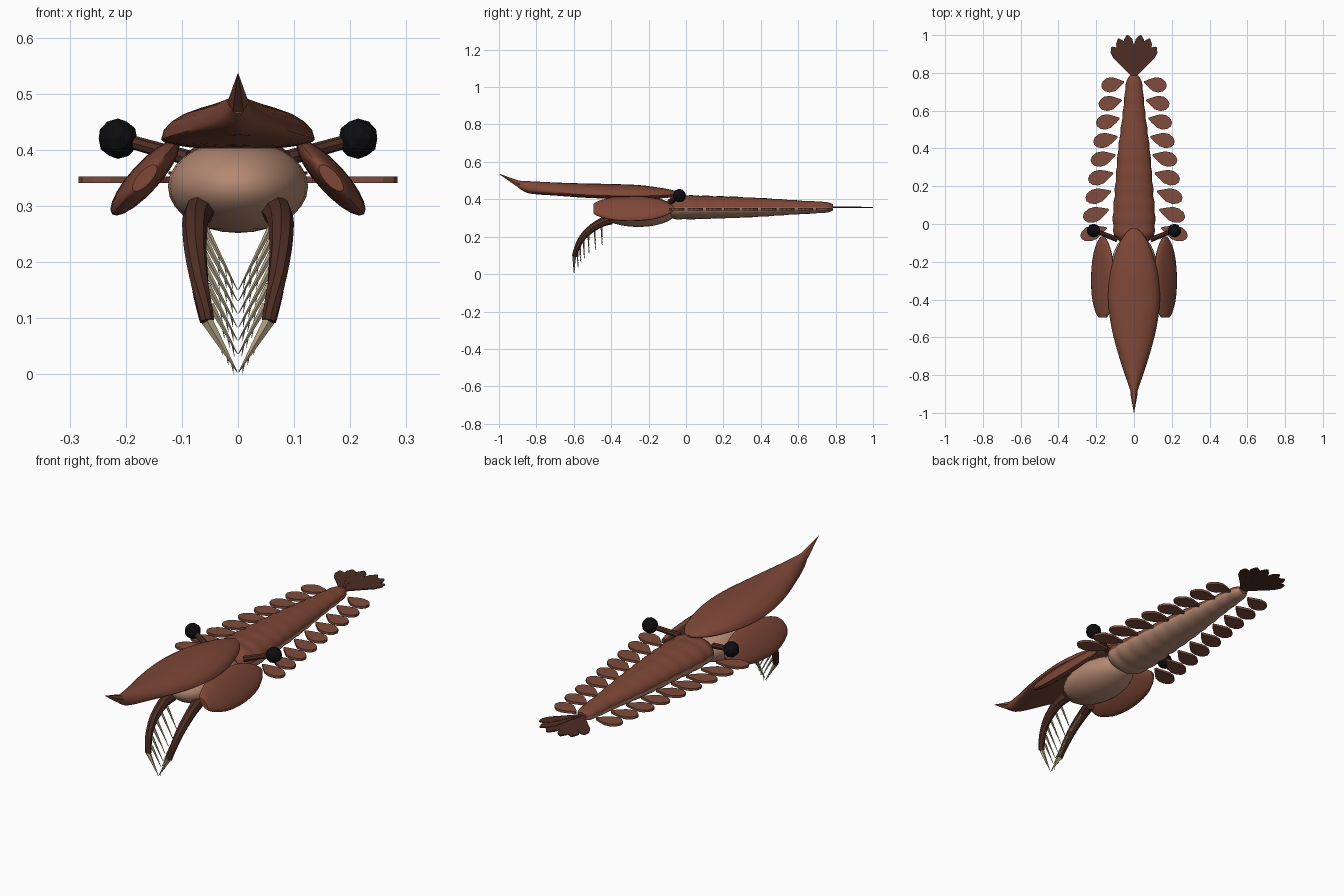
import bpy, bmesh, math
from mathutils import Vector, Matrix

cube = bpy.data.objects.get("Cube")
if cube:
    bpy.data.objects.remove(cube)


def material(name, r, g, b):
    m = bpy.data.materials.new(name)
    m.use_nodes = True
    m.diffuse_color = (r, g, b, 1)
    bsdf = m.node_tree.nodes["Principled BSDF"]
    bsdf.inputs["Base Color"].default_value = (r, g, b, 1)
    bsdf.inputs["Roughness"].default_value = 0.7
    return m


SHELL = material("red brown shell", 0.21, 0.063, 0.038)
FLAP = material("flap brown", 0.21, 0.072, 0.045)
SKIN = material("pale skin", 0.46, 0.25, 0.17)
DARK = material("dark brown", 0.075, 0.026, 0.017)
SPINE = material("tan spine", 0.45, 0.37, 0.23)
BLACK = material("eye black", 0.004, 0.004, 0.005)


def finish(name, bm, mats, smooth=40):
    bmesh.ops.recalc_face_normals(bm, faces=bm.faces)
    me = bpy.data.meshes.new(name)
    bm.to_mesh(me)
    for m in mats:
        me.materials.append(m)
    ob = bpy.data.objects.new(name, me)
    bpy.context.collection.objects.link(ob)
    if smooth:
        bpy.ops.object.select_all(action='DESELECT')
        ob.select_set(True)
        bpy.context.view_layer.objects.active = ob
        bpy.ops.object.shade_smooth_by_angle(angle=math.radians(smooth))
    return ob


def finish_pair(name, bm, mats, smooth=40):
    finish("left_" + name, bm, mats, smooth)
    bmesh.ops.scale(bm, vec=(-1, 1, 1), verts=bm.verts)
    finish("right_" + name, bm, mats, smooth)
    bm.free()


def skin_rings(bm, rings):
    """Join rings of equal length and cap both ends."""
    rings = [[bm.verts.new(p) for p in ring] for ring in rings]
    n = len(rings[0])
    for a, b in zip(rings, rings[1:]):
        for i in range(n):
            j = (i + 1) % n
            bm.faces.new((a[i], a[j], b[j], b[i]))
    bm.faces.new(rings[0])
    bm.faces.new(rings[-1][::-1])


def refine(stations, steps=4):
    """Catmull-Rom interpolation between the stations."""
    s = [Vector(p) for p in stations]
    out = []
    for i in range(len(s) - 1):
        p0, p1, p2, p3 = s[max(i - 1, 0)], s[i], s[i + 1], s[min(i + 2, len(s) - 1)]
        for k in range(steps):
            t = k / steps
            out.append(p1 + (p2 - p0) * (t / 2)
                       + (2 * p0 - 5 * p1 + 4 * p2 - p3) * (t * t / 2)
                       + (3 * p1 - p0 - 3 * p2 + p3) * (t ** 3 / 2))
    return out + [s[-1]]


def loft(bm, stations, n=24):
    """Stations along y: (y, half width, rim z, top z, bottom z)."""
    rings = []
    for y, w, rim, top, bot in stations:
        ring = []
        for i in range(n):
            a = 2 * math.pi * i / n
            h = top - rim if math.sin(a) > 0 else rim - bot
            ring.append((w * math.cos(a), y, rim + h * math.sin(a)))
        rings.append(ring)
    skin_rings(bm, rings)


def tube(bm, pts, radii, n=6):
    pts = [Vector(p) for p in pts]
    rings = []
    for i, p in enumerate(pts):
        d = pts[min(i + 1, len(pts) - 1)] - pts[max(i - 1, 0)]
        q = d.to_track_quat('Z', 'Y')
        rings.append([p + q @ Vector((radii[i] * math.cos(2 * math.pi * k / n),
                                      radii[i] * math.sin(2 * math.pi * k / n), 0))
                      for k in range(n)])
    skin_rings(bm, rings)


def plate(bm, outline, z, t):
    skin_rings(bm, [[(x, y, z + h) for x, y in outline] for h in (-t / 2, t / 2)])


# Dorsal head shield
bm = bmesh.new()
loft(bm, refine([(-0.9, 0.013, 0.48, 0.5, 0.465), (-0.84, 0.034, 0.455, 0.497, 0.432),
                 (-0.7, 0.08, 0.437, 0.49, 0.42), (-0.55, 0.119, 0.425, 0.485, 0.409),
                 (-0.4, 0.137, 0.419, 0.482, 0.403), (-0.25, 0.124, 0.418, 0.476, 0.4),
                 (-0.12, 0.085, 0.422, 0.459, 0.406), (-0.05, 0.045, 0.428, 0.444, 0.416),
                 (-0.02, 0.008, 0.432, 0.436, 0.428)]))
finish("head_shield", bm, [SHELL])

# Shield spike
bm = bmesh.new()
tube(bm, [(0, -0.87, 0.477), (0, -0.9, 0.485), (0, -1, 0.536)], [0.015, 0.019, 0.0008], 6)
finish("shield_spike", bm, [SHELL], 20)

# Head
bm = bmesh.new()
bmesh.ops.create_uvsphere(bm, u_segments=24, v_segments=14, radius=1)
bmesh.ops.transform(bm, verts=bm.verts, matrix=Matrix.Translation((0, -0.255, 0.335))
                    @ Matrix.Diagonal((0.125, 0.205, 0.083, 1)))
finish("head", bm, [SKIN])

# Segmented trunk, with a pale belly
profile = refine([(-0.1, 0.07, 0.04), (-0.06, 0.103, 0.062), (0.02, 0.112, 0.064),
                  (0.2, 0.1, 0.059), (0.4, 0.083, 0.05), (0.6, 0.058, 0.037),
                  (0.74, 0.043, 0.029), (0.785, 0.024, 0.018)], 8)
rings = []
for y, w, h in profile:
    bump = 0.96 + 0.06 * abs(math.sin(math.pi * (y + 0.09) / 0.08))
    rings.append((y, w * bump, 0.357, 0.357 + h * bump, 0.357 - h * bump))
bm = bmesh.new()
loft(bm, rings)
for f in bm.faces:
    f.material_index = int(f.calc_center_median().z < 0.355)
finish("trunk", bm, [SHELL, SKIN])

# Cheek plates: built flat, then tilted outward
bm = bmesh.new()
loft(bm, [(y, w, 0, t, -t) for y, w, t in
          refine([(-0.215, 0.03, 0.012), (-0.19, 0.052, 0.017), (-0.11, 0.08, 0.024),
                  (0, 0.087, 0.026), (0.11, 0.073, 0.022), (0.18, 0.043, 0.015),
                  (0.215, 0.012, 0.006)])], 20)
bmesh.ops.transform(bm, verts=bm.verts, matrix=Matrix.Translation((0.166, -0.28, 0.35))
                    @ Matrix.Rotation(math.radians(48), 4, 'Y'))
finish_pair("cheek_plate", bm, [SHELL])

# Eyes and stalks
bm = bmesh.new()
tube(bm, [(0.09, -0.082, 0.386), (0.2, -0.038, 0.417)], [0.014, 0.012], 8)
finish_pair("eye_stalk", bm, [DARK])
bm = bmesh.new()
bmesh.ops.create_icosphere(bm, subdivisions=2, radius=0.036,
                           matrix=Matrix.Translation((0.214, -0.035, 0.42)))
finish_pair("eye", bm, [BLACK], 0)

# Swimming flaps, shrinking toward the tail
FLAP_SHAPE = [(0, 0.1), (0.2, 0.5), (0.45, 0.95), (0.7, 1), (0.9, 0.7), (1, 0.25)]
for i in range(9):
    root_x = 0.145 - 0.0115 * i
    root_y = -0.02 + 0.0965 * i
    length = 0.145 - 0.003 * i
    tilt = math.radians(-20 + 1 * i)
    c, s = math.cos(tilt), math.sin(tilt)
    side = [(u * length, v * 0.039) for u, v in FLAP_SHAPE]
    ring = side + [(u, -v) for u, v in reversed(side)]
    bm = bmesh.new()
    plate(bm, [(root_x + u * c - v * s, root_y + u * s + v * c) for u, v in ring], 0.347, 0.011)
    finish_pair("flap_%d" % (i + 1), bm, [FLAP], 0)

# Tail fan blades
BLADE = [(0, 0.2), (0.45, 0.65), (0.72, 1), (0.9, 0.8), (1, 0.12)]
for i, (angle, length) in enumerate([(9, 0.228), (22, 0.222), (36, 0.2)]):
    d = Vector((math.sin(math.radians(angle)), math.cos(math.radians(angle))))
    side = [(u * length, v * 0.028) for u, v in BLADE]
    ring = side + [(u, -v) for u, v in reversed(side)]
    bm = bmesh.new()
    plate(bm, [(d.x * u + d.y * v, 0.775 + d.y * u - d.x * v) for u, v in ring],
          0.356 + 0.0015 * i, 0.005)
    finish_pair("tail_blade_%d" % (i + 1), bm, [DARK], 0)

# Grasping arms
arm = refine([(0.068, -0.4, 0.292), (0.076, -0.46, 0.272), (0.076, -0.53, 0.222),
              (0.068, -0.575, 0.16), (0.055, -0.597, 0.095)], 4)
bm = bmesh.new()
tube(bm, arm, [0.027 - 0.014 * k / (len(arm) - 1) for k in range(len(arm))], 8)
finish_pair("grasping_arm", bm, [DARK])


# Barbed spines along the inner edge of each arm
def spine(bm, base, tip, r):
    tube(bm, [base, tip], [r, 0.0006], 5)
    for t in (0.45, 0.65, 0.82):
        p = base.lerp(tip, t)
        tube(bm, [p, p + Vector((-0.003, 0.006, -0.02))], [0.0022, 0.0003], 4)


bm = bmesh.new()
for k, tip_z in zip((4, 6, 8, 10, 12, 14), (0.15, 0.13, 0.108, 0.083, 0.06, 0.036)):
    p = arm[k] + Vector((-0.012, 0.008, 0))
    spine(bm, p, Vector((0.001, p.y + 0.003, tip_z)), 0.0065)
spine(bm, arm[-1].copy(), Vector((0.001, -0.599, 0.003)), 0.011)
bmesh.ops.translate(bm, verts=bm.verts, vec=(0, 0, -min(v.co.z for v in bm.verts)))
finish_pair("arm_spines", bm, [SPINE], 0)
